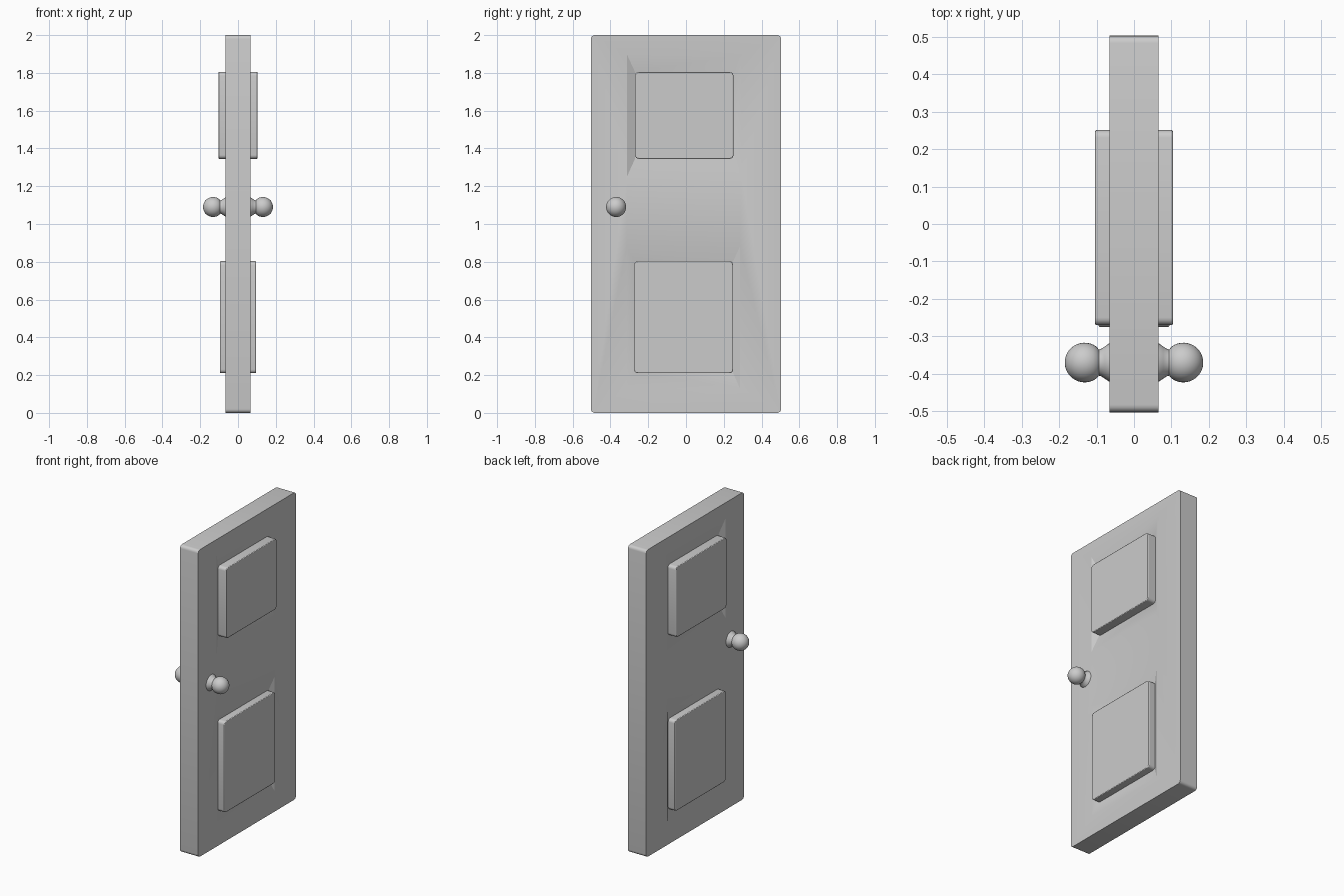
import bpy, bmesh, math
from mathutils import Matrix

if "Cube" in bpy.data.objects:
    bpy.data.objects.remove(bpy.data.objects["Cube"])

HALF = 0.065  # half thickness of the door


def make_object(name, bm):
    bmesh.ops.recalc_face_normals(bm, faces=bm.faces)
    me = bpy.data.meshes.new(name)
    bm.to_mesh(me)
    bm.free()
    ob = bpy.data.objects.new(name, me)
    bpy.context.collection.objects.link(ob)
    return ob


def smooth(ob, angle=35):
    bpy.ops.object.select_all(action='DESELECT')
    ob.select_set(True)
    bpy.context.view_layer.objects.active = ob
    bpy.ops.object.shade_smooth_by_angle(angle=math.radians(angle))


def rounded_board(name, half_x, y0, y1, z0, z1, radius):
    """Board whose outline corners (edges along x) are rounded."""
    bm = bmesh.new()
    bmesh.ops.create_cube(bm, size=1, matrix=(
        Matrix.Translation((0, (y0 + y1) / 2, (z0 + z1) / 2))
        @ Matrix.Diagonal((2 * half_x, y1 - y0, z1 - z0, 1))))
    edges = [e for e in bm.edges if abs(e.verts[0].co.x - e.verts[1].co.x) > 0.01]
    bmesh.ops.bevel(bm, geom=edges, offset=radius, segments=4, profile=0.5, affect='EDGES')
    return make_object(name, bm)


def add_frustum(bm, side, outer, inner, depth):
    """Tapered block that cuts a sloped recess into one door face."""
    rings = []
    for x, (y0, y1, z0, z1) in ((HALF + 0.02, outer), (HALF, outer), (HALF - depth, inner)):
        rings.append([bm.verts.new((side * x, y, z))
                      for y, z in ((y0, z0), (y1, z0), (y1, z1), (y0, z1))])
    for a, b in zip(rings, rings[1:]):
        for i in range(4):
            j = (i + 1) % 4
            bm.faces.new((a[i], a[j], b[j], b[i]))
    bm.faces.new(rings[0])
    bm.faces.new(rings[-1])


# name, recess outline, raised panel outline (y0, y1, z0, z1), panel half thickness, depth
PANELS = [
    ("upper_panel", (-0.312, 0.294, 1.252, 1.896), (-0.27, 0.251, 1.345, 1.805), 0.104, 0.02),
    ("lower_panel", (-0.314, 0.285, 0.13, 0.88), (-0.275, 0.25, 0.21, 0.803), 0.095, 0.018),
]

# Door slab with sloped recesses on both faces
slab = rounded_board("door_slab", HALF, -0.503, 0.503, 0, 2, 0.02)
bm = bmesh.new()
for _, outer, inner, _, depth in PANELS:
    for side in (-1, 1):
        add_frustum(bm, side, outer, inner, depth)
cutter = make_object("recess_cutter", bm)
cutter.hide_render = True
mod = slab.modifiers.new("recesses", 'BOOLEAN')
mod.operation = 'DIFFERENCE'
mod.solver = 'EXACT'
mod.object = cutter
bpy.context.view_layer.objects.active = slab
bpy.ops.object.modifier_apply(modifier=mod.name)
bpy.data.objects.remove(cutter)
smooth(slab, 25)

# Raised panels standing out of both faces
for name, _, inner, half_x, _ in PANELS:
    panel = rounded_board(name, half_x, *inner, 0.02)
    bev = panel.modifiers.new("soft_edge", 'BEVEL')
    bev.width = 0.004
    bev.segments = 2
    bev.limit_method = 'ANGLE'
    bev.angle_limit = math.radians(50)
    smooth(panel)

# Door knobs: flared neck and ball, turned around the x axis
R, CX = 0.053, 0.132
profile = [(0.06, 0.053), (0.068, 0.05), (0.078, 0.043), (0.087, 0.037), (0.094, 0.035)]
a0 = math.acos((0.094 - CX) / R)
profile += [(CX + R * math.cos(a0 * (1 - i / 14)), R * math.sin(a0 * (1 - i / 14)))
            for i in range(1, 15)]
for name, side in (("front_knob", 1), ("back_knob", -1)):
    bm = bmesh.new()
    pts = [bm.verts.new((side * x, r - 0.37, 1.09)) for x, r in profile]
    edges = [bm.edges.new(p) for p in zip(pts, pts[1:])]
    bmesh.ops.spin(bm, geom=pts + edges, cent=(0, -0.37, 1.09), axis=(1, 0, 0),
                   angle=2 * math.pi, steps=32, use_merge=False)
    bmesh.ops.remove_doubles(bm, verts=bm.verts, dist=0.0005)
    smooth(make_object(name, bm))
